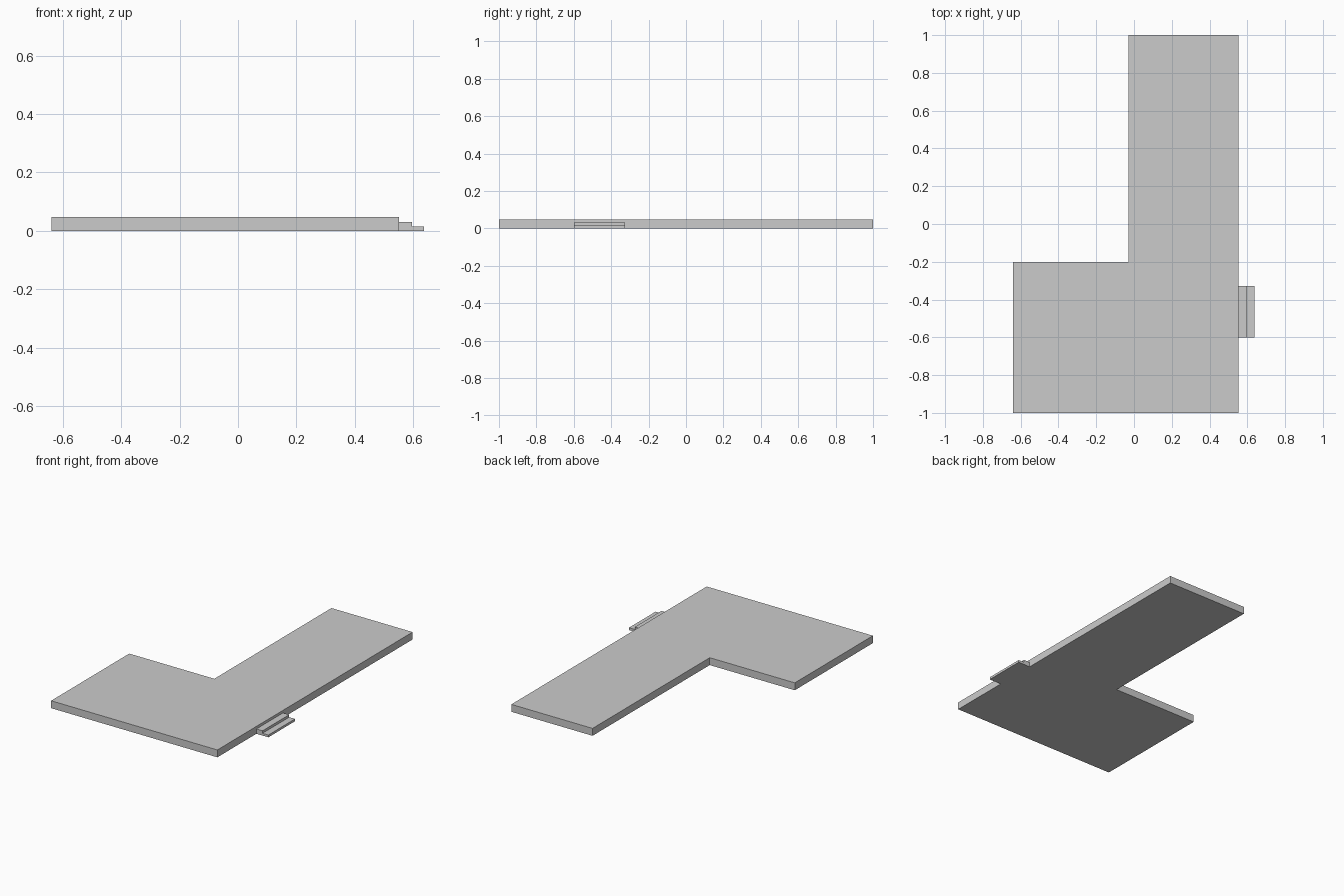
import bpy, bmesh
from mathutils import Vector

if "Cube" in bpy.data.objects:
    bpy.data.objects.remove(bpy.data.objects["Cube"])


def extrude(name, profile, offset):
    """Make a closed solid by extruding a planar outline."""
    bm = bmesh.new()
    face = bm.faces.new([bm.verts.new(p) for p in profile])
    result = bmesh.ops.extrude_face_region(bm, geom=[face], use_keep_orig=True)
    verts = [g for g in result["geom"] if isinstance(g, bmesh.types.BMVert)]
    bmesh.ops.translate(bm, verts=verts, vec=Vector(offset))
    bmesh.ops.recalc_face_normals(bm, faces=bm.faces)
    mesh = bpy.data.meshes.new(name)
    bm.to_mesh(mesh)
    bm.free()
    obj = bpy.data.objects.new(name, mesh)
    bpy.context.collection.objects.link(obj)
    return obj


# L-shaped slab
outline = [(-0.64, -1), (0.552, -1), (0.552, 1),
           (-0.03, 1), (-0.03, -0.2), (-0.64, -0.2)]
extrude("floor_slab", [(x, y, 0) for x, y in outline], (0, 0, 0.048))

# Two entrance steps on the right edge
steps = [(0.552, 0), (0.638, 0), (0.638, 0.015),
         (0.596, 0.015), (0.596, 0.031), (0.552, 0.031)]
extrude("entrance_steps", [(x, -0.6, z) for x, z in steps], (0, 0.273, 0))
